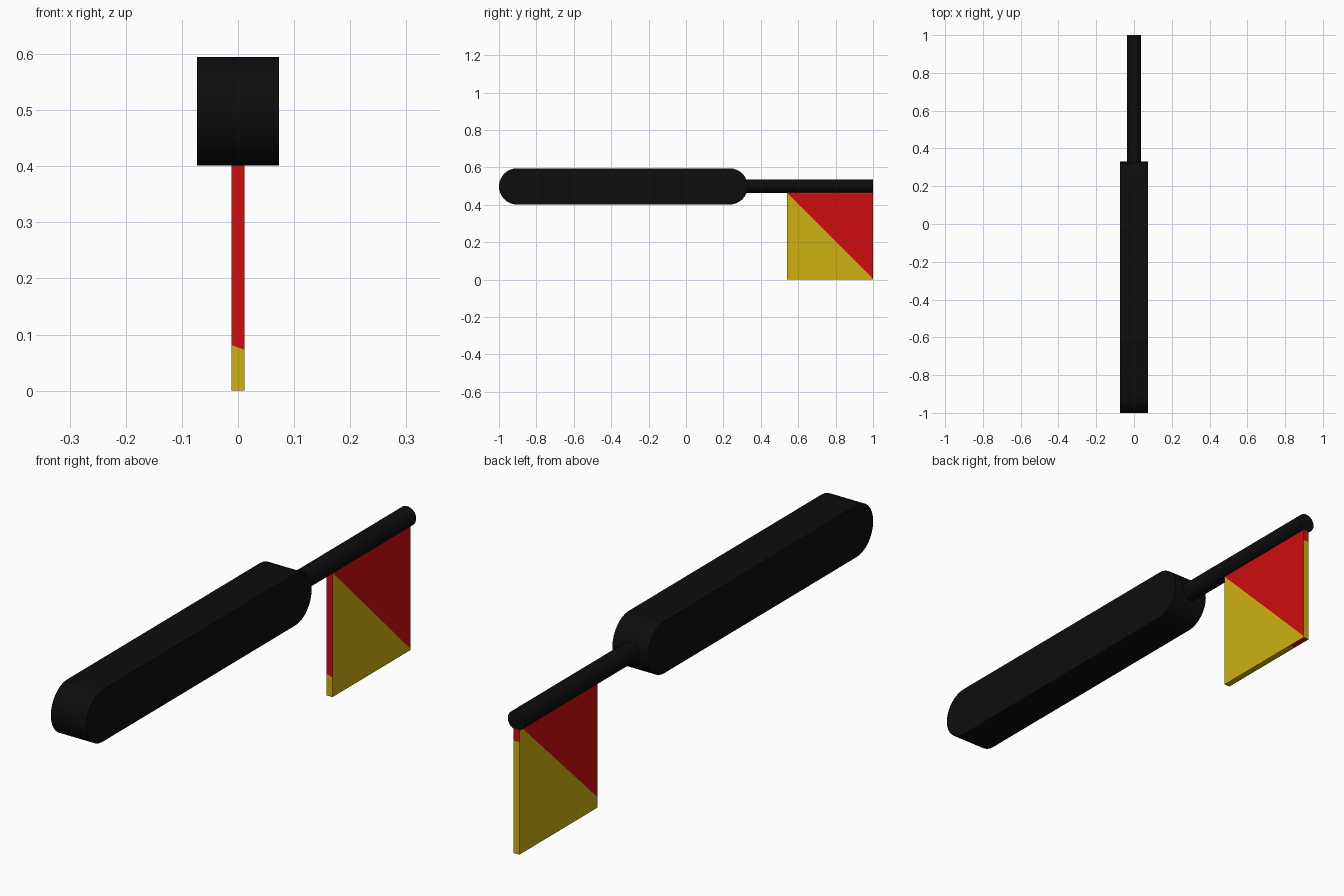
import bpy, bmesh, math
from mathutils import Vector

if "Cube" in bpy.data.objects:
    bpy.data.objects.remove(bpy.data.objects["Cube"])


def material(name, rgb):
    m = bpy.data.materials.new(name)
    m.diffuse_color = (*rgb, 1)
    m.use_nodes = True
    m.node_tree.nodes["Principled BSDF"].inputs["Base Color"].default_value = m.diffuse_color
    return m


black = material("black", (0.004, 0.004, 0.004))
red = material("red", (0.62, 0.004, 0.004))
yellow = material("yellow", (0.62, 0.44, 0.005))


def make(name, bm, mats, smooth=False):
    bmesh.ops.recalc_face_normals(bm, faces=bm.faces[:])
    me = bpy.data.meshes.new(name)
    bm.to_mesh(me)
    bm.free()
    ob = bpy.data.objects.new(name, me)
    bpy.context.collection.objects.link(ob)
    for m in mats:
        me.materials.append(m)
    if smooth:
        bpy.ops.object.select_all(action='DESELECT')
        ob.select_set(True)
        bpy.context.view_layer.objects.active = ob
        bpy.ops.object.shade_smooth_by_angle(angle=math.radians(35))
    return ob


def extruded(name, profile, a, b):
    """Extrude a closed profile of points along the axis vector a -> b."""
    bm = bmesh.new()
    face = bm.faces.new([bm.verts.new(Vector(p) + Vector(a)) for p in profile])
    ext = bmesh.ops.extrude_face_region(bm, geom=[face])
    bmesh.ops.translate(bm, vec=Vector(b) - Vector(a),
                        verts=[v for v in ext["geom"] if isinstance(v, bmesh.types.BMVert)])
    return make(name, bm, [black], smooth=True)


# grip: flat-sided bar with half-round ends
R, ZC, N = 0.097, 0.498, 16
stadium = []
for y, start in ((0.33 - R, -90), (-1 + R, 90)):
    for i in range(N + 1):
        t = math.radians(start + 180 * i / N)
        stadium.append((0, y + R * math.cos(t), ZC + R * math.sin(t)))
extruded("grip", stadium, (-0.073, 0, 0), (0.073, 0, 0))

# rod: thin round pole leaving the grip
circle = [(0.036 * math.cos(math.tau * i / 32), 0, ZC + 0.036 * math.sin(math.tau * i / 32))
          for i in range(32)]
extruded("rod", circle, (0, 0.28, 0), (0, 1, 0))

# flag: thin square panel
bm = bmesh.new()
bmesh.ops.create_cube(bm, size=1)
for v in bm.verts:
    v.co = Vector((v.co.x * 0.024, 0.77 + v.co.y * 0.46, 0.2335 + v.co.z * 0.467))
bm.normal_update()

# red lies on the positive side of each dividing line: face direction, point, line normal
splits = [
    ((1, 0, 0), (0, 0.54, 0.465), (0, 1, 1)),
    ((-1, 0, 0), (0, 0.54, 0.04), (0, -0.96, 1)),
    ((0, -1, 0), (0, 0.54, 0.077), (0.17, 0, 0.5)),
    ((0, 1, 0), (0, 1, 0.42), (0, 0, 1)),
    ((0, 0, -1), (0, 0.92, 0), (0, 1, 0)),
]
for direction, point, normal in splits:
    d, p, n = Vector(direction), Vector(point), Vector(normal).normalized()
    face = max(bm.faces, key=lambda f: f.normal.dot(d))
    bmesh.ops.bisect_plane(bm, geom=[face, *face.edges, *face.verts], dist=1e-5,
                           plane_co=p, plane_no=n)
    bm.normal_update()
    for f in bm.faces:
        if f.normal.dot(d) > 0.9:
            is_red = (f.calc_center_median() - p).dot(n) > 0
            f.material_index = 0 if is_red else 1
make("flag", bm, [red, yellow])
